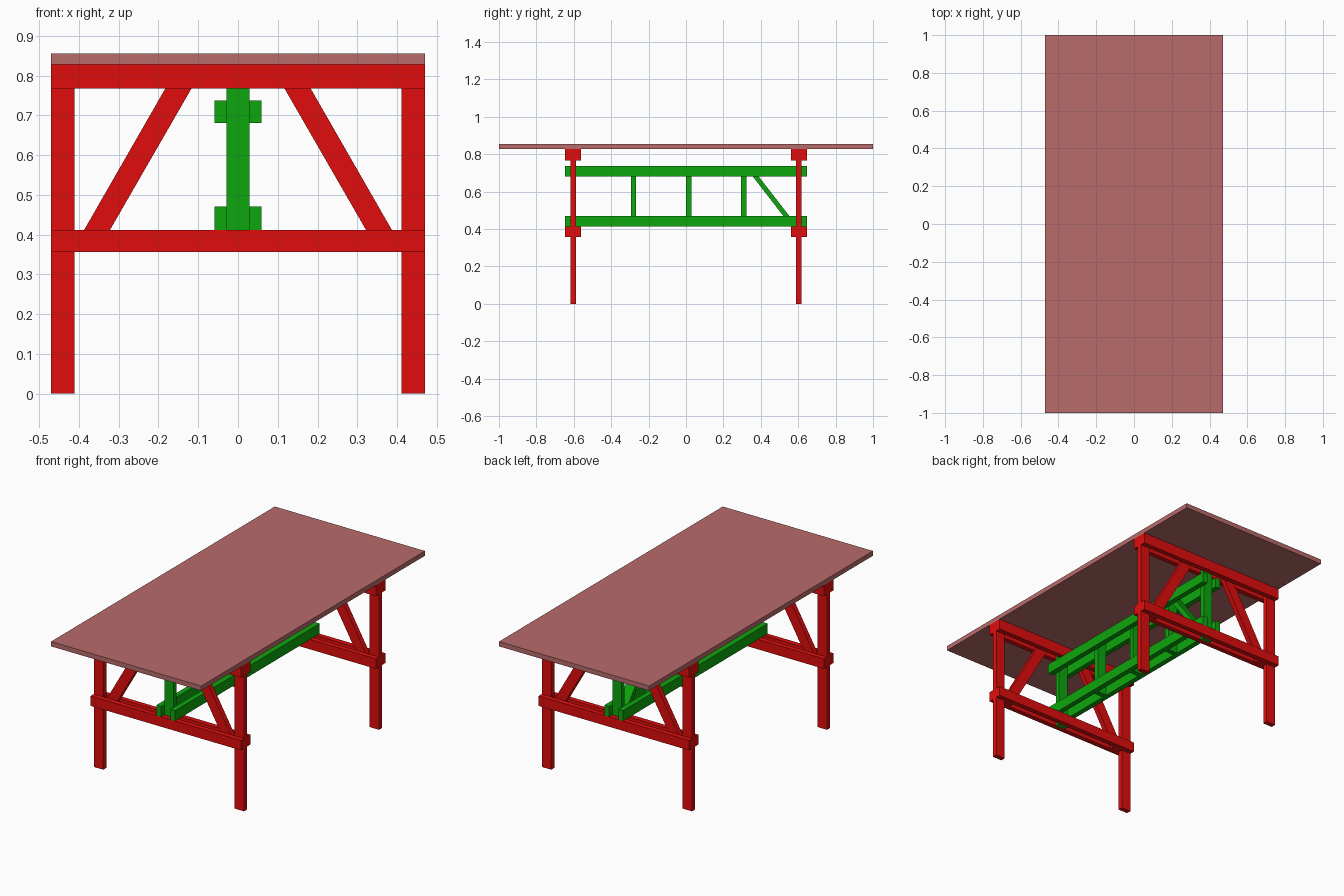
import bpy, bmesh

if "Cube" in bpy.data.objects:
    bpy.data.objects.remove(bpy.data.objects["Cube"])

def material(name, rgb):
    m = bpy.data.materials.new(name)
    m.diffuse_color = (*rgb, 1)
    m.use_nodes = True
    m.node_tree.nodes["Principled BSDF"].inputs["Base Color"].default_value = m.diffuse_color
    return m

RED = material("red", (0.75, 0.004, 0.004))
GREEN = material("green", (0.004, 0.38, 0.004))
ROSE = material("rose", (0.48, 0.145, 0.145))

def prism(name, corners, offset, mat):
    """Extrude a flat polygon by an offset vector."""
    bm = bmesh.new()
    face = bm.faces.new([bm.verts.new(c) for c in corners])
    ext = bmesh.ops.extrude_face_region(bm, geom=[face])
    moved = [v for v in ext["geom"] if isinstance(v, bmesh.types.BMVert)]
    bmesh.ops.translate(bm, verts=moved, vec=offset)
    bmesh.ops.recalc_face_normals(bm, faces=bm.faces)
    me = bpy.data.meshes.new(name)
    bm.to_mesh(me)
    bm.free()
    me.materials.append(mat)
    ob = bpy.data.objects.new(name, me)
    bpy.context.collection.objects.link(ob)
    return ob

def box(name, x, y, z, mat):
    (x0, x1), (y0, y1), (z0, z1) = x, y, z
    return prism(name, [(x0, y0, z0), (x1, y0, z0), (x1, y1, z0), (x0, y1, z0)],
                 (0, 0, z1 - z0), mat)

T = 0.0285            # board thickness
H = T / 2
FY = 0.6035           # end frame position
LOW, MID, HIGH, UNDER, TOP = 0.356, 0.412, 0.767, 0.828, 0.855

# Table top
box("table_top", (-0.47, 0.47), (-1, 1), (UNDER, TOP), ROSE)

# Two end frames
for end, cy in (("front", -FY), ("back", FY)):
    ym = (cy - H, cy + H)
    # Paired rails clamping the legs
    for layer, s in (("inner", -1), ("outer", 1)):
        c = cy + s * T * (1 if cy > 0 else -1)
        for level, z in (("lower", (LOW, MID)), ("upper", (HIGH, UNDER))):
            box(f"{end}_{level}_{layer}_rail", (-0.47, 0.47), (c - H, c + H), z, RED)
    for side, s in (("left", -1), ("right", 1)):
        # Leg
        box(f"{end}_{side}_leg", sorted((s * 0.411, s * 0.47)), ym, (0, UNDER), RED)
        # Slanted brace running up between the rails
        pts = [(0.354, LOW), (0.419, LOW), (0.148, UNDER), (0.082, UNDER)]
        prism(f"{end}_{side}_brace", [(s * x, ym[0], z) for x, z in pts], (0, T, 0), RED)
    # Centre post carrying the stretcher
    box(f"{end}_centre_post", (-0.029, 0.029), ym, (LOW, UNDER), GREEN)

# Paired stretcher beams
for side, s in (("left", -1), ("right", 1)):
    for level, z in (("lower", (MID, 0.47)), ("upper", (0.68, 0.737))):
        box(f"{side}_{level}_stretcher", sorted((s * 0.029, s * 0.059)),
            (-0.646, 0.646), z, GREEN)

# Spacer posts between the beams
for i, cy in enumerate((-0.281, 0.014, 0.309)):
    box(f"spacer_post_{i + 1}", (-0.029, 0.029), (cy - H, cy + H), (MID, 0.737), GREEN)

# Single diagonal brace in the back bay
prism("diagonal_brace", [(-0.029, y, z) for y, z in
      ((0.565, MID), (0.597, MID), (0.345, 0.737), (0.313, 0.737))], (0.058, 0, 0), GREEN)
